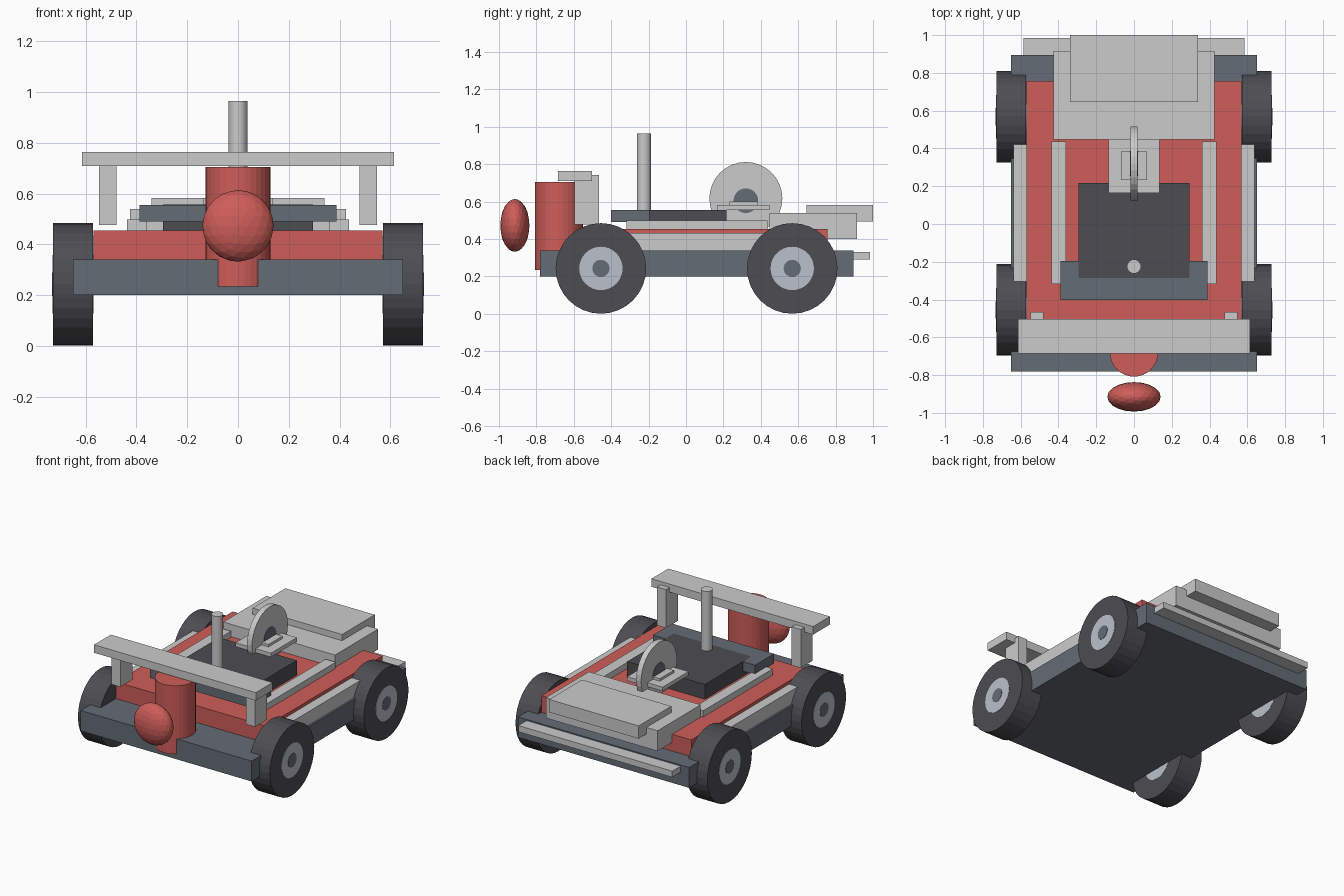
import bpy
from math import radians

if "Cube" in bpy.data.objects:
    bpy.data.objects.remove(bpy.data.objects["Cube"])


def material(name, rgb):
    m = bpy.data.materials.new(name)
    m.diffuse_color = (*rgb, 1)
    m.use_nodes = True
    m.node_tree.nodes["Principled BSDF"].inputs["Base Color"].default_value = m.diffuse_color
    return m


RED = material("red_paint", (0.62, 0.11, 0.10))
SLATE = material("slate_paint", (0.13, 0.15, 0.18))
DARK = material("dark_rubber", (0.075, 0.075, 0.085))
LIGHT = material("light_metal", (0.50, 0.53, 0.60))


def finish(name, mat):
    ob = bpy.context.object
    ob.name = name
    if mat:
        ob.data.materials.append(mat)
    return ob


def box(name, x, y, z, mat=None):
    """Box from (min, max) pairs."""
    bpy.ops.mesh.primitive_cube_add(size=1, location=[sum(p) / 2 for p in (x, y, z)])
    ob = finish(name, mat)
    ob.scale = [p[1] - p[0] for p in (x, y, z)]
    bpy.ops.object.transform_apply(location=False, rotation=False, scale=True)
    return ob


def cylinder(name, r, depth, loc, mat=None, sideways=False, sides=32):
    bpy.ops.mesh.primitive_cylinder_add(
        vertices=sides, radius=r, depth=depth, location=loc,
        rotation=(0, radians(90) if sideways else 0, 0))
    return finish(name, mat)


def pair(name, x, y, z, mat=None):
    """Left and right copies of a box."""
    box(name + "_right", x, y, z, mat)
    box(name + "_left", (-x[1], -x[0]), y, z, mat)


# Chassis and body
box("chassis", (-0.65, 0.65), (-0.78, 0.895), (0.20, 0.34), SLATE)
box("body", (-0.57, 0.57), (-0.51, 0.757), (0.30, 0.455), RED)
pair("side_step", (0.56, 0.637), (-0.305, 0.42), (0.34, 0.433))
pair("body_strip", (0.36, 0.437), (-0.317, 0.437), (0.45, 0.498))

# Wheels with two stacked hubs
for end, y in (("front", -0.455), ("rear", 0.568)):
    for side, s in (("left", -1), ("right", 1)):
        tag = f"{end}_{side}"
        cylinder("tyre_" + tag, 0.242, 0.158, (s * 0.65, y, 0.243), DARK, True)
        cylinder("rim_" + tag, 0.116, 0.161, (s * 0.6505, y, 0.243), LIGHT, True)
        cylinder("hub_" + tag, 0.046, 0.164, (s * 0.651, y, 0.243), SLATE, True, 24)

# Front column, nose and crossbar
cylinder("front_column", 0.128, 0.47, (0, -0.68, 0.47), RED)
bpy.ops.mesh.primitive_ico_sphere_add(subdivisions=3, radius=1, location=(0, -0.915, 0.473))
nose = finish("nose", RED)
nose.scale = (0.141, 0.078, 0.141)
box("crossbar", (-0.615, 0.615), (-0.685, -0.503), (0.71, 0.765))
pair("crossbar_post", (0.478, 0.547), (-0.595, -0.465), (0.477, 0.742))

# Cockpit
box("dashboard", (-0.388, 0.388), (-0.402, -0.196), (0.49, 0.556), SLATE)
box("seat_block", (-0.295, 0.295), (-0.287, 0.217), (0.44, 0.5565), DARK)
cylinder("mast", 0.037, 0.45, (0, -0.225, 0.74), sides=24)

# Upright disc on its mounting plates
box("disc_plate", (-0.135, 0.135), (0.165, 0.447), (0.556, 0.583))
box("disc_small_plate", (-0.07, 0.07), (0.232, 0.385), (0.58, 0.60))
cylinder("disc", 0.195, 0.038, (0, 0.32, 0.617), sideways=True)
cylinder("disc_hub", 0.066, 0.044, (0, 0.32, 0.605), SLATE, True, 24)

# Rear deck, lid and bumper
box("rear_deck", (-0.425, 0.425), (0.447, 0.915), (0.40, 0.54))
box("rear_lid", (-0.34, 0.34), (0.645, 1.0), (0.495, 0.583))
box("rear_bumper", (-0.585, 0.585), (0.885, 0.985), (0.29, 0.332))
